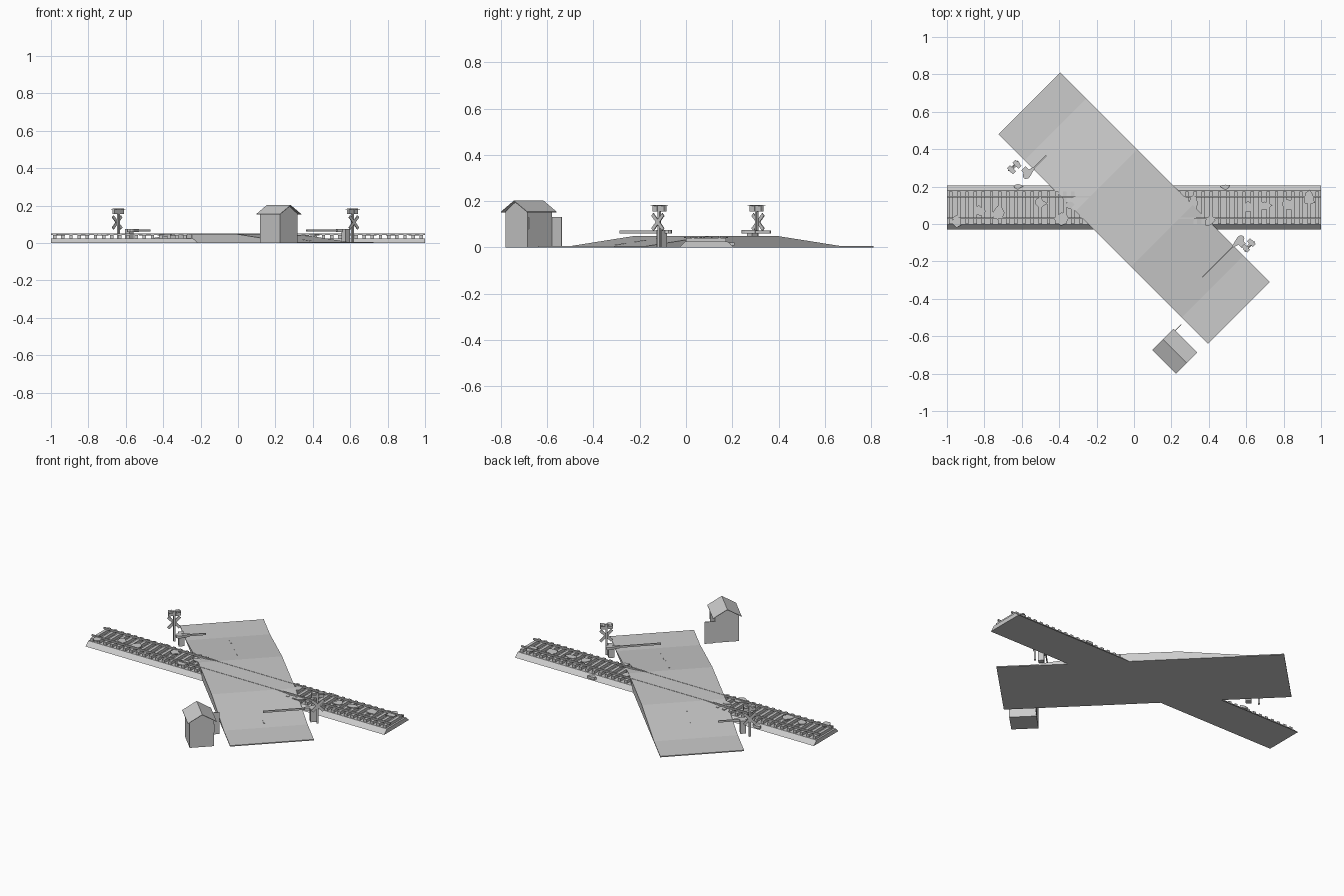
import bpy, bmesh, math, random
from mathutils import Matrix, Vector

random.seed(4)
old = bpy.data.objects.get("Cube")
if old:
    bpy.data.objects.remove(old, do_unlink=True)

grey = bpy.data.materials.new("plain_grey")
grey.use_nodes = True
grey.diffuse_color = (0.6, 0.6, 0.6, 1)
grey.node_tree.nodes["Principled BSDF"].inputs["Base Color"].default_value = (0.6, 0.6, 0.6, 1)


def frame(x, y, degrees):
    return Matrix.Translation((x, y, 0)) @ Matrix.Rotation(math.radians(degrees), 4, "Z")


def finish(name, bm, place=Matrix()):
    bmesh.ops.recalc_face_normals(bm, faces=bm.faces)
    mesh = bpy.data.meshes.new(name)
    bm.to_mesh(mesh)
    bm.free()
    mesh.materials.append(grey)
    obj = bpy.data.objects.new(name, mesh)
    obj.matrix_world = place
    bpy.context.collection.objects.link(obj)
    return obj


def add_box(bm, centre, size, tilt=Matrix()):
    m = Matrix.Translation(centre) @ tilt @ Matrix.Diagonal((*size, 1))
    bmesh.ops.create_cube(bm, size=1, matrix=m)


def box(name, centre, size, place=Matrix()):
    bm = bmesh.new()
    add_box(bm, centre, size)
    return finish(name, bm, place)


def prism(name, points, offset, place=Matrix()):
    # Extrude a closed outline along a vector
    bm = bmesh.new()
    face = bm.faces.new([bm.verts.new(p) for p in points])
    grown = bmesh.ops.extrude_face_region(bm, geom=[face])["geom"]
    verts = [g for g in grown if isinstance(g, bmesh.types.BMVert)]
    bmesh.ops.translate(bm, verts=verts, vec=offset)
    return finish(name, bm, place)


# Road ramping over the track
road = frame(0, 0.085, 45)
half, length, flat, foot, top, thin = 0.2335, 0.792, 0.21, 0.594, 0.049, 0.006
outline = [(-length, 0), (length, 0), (length, thin), (foot, thin),
           (flat, top), (-flat, top), (-foot, thin), (-length, thin)]
prism("road", [(-half, y, z) for y, z in outline], (2 * half, 0, 0), road)

# Centre dashes following the ramps
bm = bmesh.new()
slope = math.atan2(top - thin, foot - flat)
for side in (-1, 1):
    for y in (0.28, 0.4, 0.52):
        z = top - (y - flat) * math.tan(slope)
        add_box(bm, (0, side * y, z), (0.008, 0.06, 0.002),
                Matrix.Rotation(-side * slope, 4, "X"))
finish("road_centre_dashes", bm, road)

# Track bed, sleepers and rails
bed = [(-0.03, 0), (0.207, 0), (0.18, 0.025), (-0.003, 0.025)]
prism("track_bed", [(-1, y, z) for y, z in bed], (2, 0, 0))
bm = bmesh.new()
for i in range(46):
    add_box(bm, (-0.98 + i * 1.96 / 45, 0.087, 0.033), (0.018, 0.172, 0.018))
finish("sleepers", bm)
for name, y in (("front_rail", 0.03), ("back_rail", 0.145)):
    box(name, (0, y, 0.046), (2, 0.009, 0.009))

# Loose ragged patches lying on the track
patches = [(-0.95, 0.02), (-0.83, 0.07), (-0.73, 0.06), (-0.5, 0.11), (-0.39, 0.03),
           (-0.62, 0.2), (0.49, 0.2), (0.61, 0.09), (0.7, 0.1), (0.83, 0.11),
           (0.94, 0.14), (0.41, 0.02), (0.32, 0.12), (-0.34, 0.1)]
for x, y in patches:
    low = y > 0.18
    z = 0.008 if low else 0.041
    points = []
    for k in range(8):
        r = random.uniform(0.018, 0.042)
        a = k * math.tau / 8
        points.append((x + r * math.cos(a), y + r * math.sin(a) * (0.4 if low else 1), z))
    prism("ragged_patch", points, (0, 0, 0.014 if low else 0.005))


def signal(name, place):
    # Pole with crossed boards and a pair of hooded lamps
    bm = bmesh.new()
    add_box(bm, (0, 0, 0.092), (0.011, 0.011, 0.184))
    for angle in (45, -45):
        add_box(bm, (0, 0.009, 0.11), (0.092, 0.005, 0.016),
                Matrix.Rotation(math.radians(angle), 4, "Y"))
    add_box(bm, (0, 0, 0.16), (0.06, 0.008, 0.006))
    for x in (-0.021, 0.021):
        add_box(bm, (x, 0, 0.17), (0.028, 0.014, 0.028))
        for y in (-0.014, 0.014):
            add_box(bm, (x, y, 0.18), (0.022, 0.016, 0.003))
    finish(name, bm, place)


def gate(name, place, reach):
    # Machine box, lowered arm and rounded counterweight
    box(name + "_machine", (0, 0.008, 0.038), (0.032, 0.032, 0.076), place)
    box(name + "_arm", (reach / 2, -0.014, 0.067), (reach, 0.006, 0.011), place)
    paddle = [(0.045, -0.009, 0.06), (0.045, -0.019, 0.06)]
    for k in range(7):
        a = math.radians(-70 - k * 220 / 6)
        paddle.append((-0.012 + 0.023 * math.cos(a), -0.014 + 0.019 * math.sin(a), 0.06))
    prism(name + "_counterweight", paddle, (0, 0, 0.015), place)


signal("back_signal", frame(-0.64, 0.305, 45))
signal("front_signal", frame(0.613, -0.115, 225))
gate("back_gate", frame(-0.575, 0.28, 45), 0.135)
gate("front_gate", frame(0.57, -0.1, 225), 0.275)

# Hut with gabled roof, open door and slim handle
hut = frame(0.218, -0.68, 45)
wall, ridge, eave = 0.0675, 0.203, 0.155
gable = [(-wall, 0), (wall, 0), (wall, eave), (0, ridge - 0.003), (-wall, eave)]
prism("hut_walls", [(x, -0.075, z) for x, z in gable], (0, 0.15, 0), hut)
roof = [(-0.08, eave - 0.003), (0, ridge - 0.004), (0.08, eave - 0.003),
        (0.08, eave), (0, ridge), (-0.08, eave)]
prism("hut_roof", [(x, -0.09, z) for x, z in roof], (0, 0.18, 0), hut)
box("hut_door", (0.095, 0.077, 0.066), (0.062, 0.004, 0.132), hut)
box("hut_handle", (wall + 0.002, -0.068, 0.105), (0.004, 0.005, 0.05), hut)
